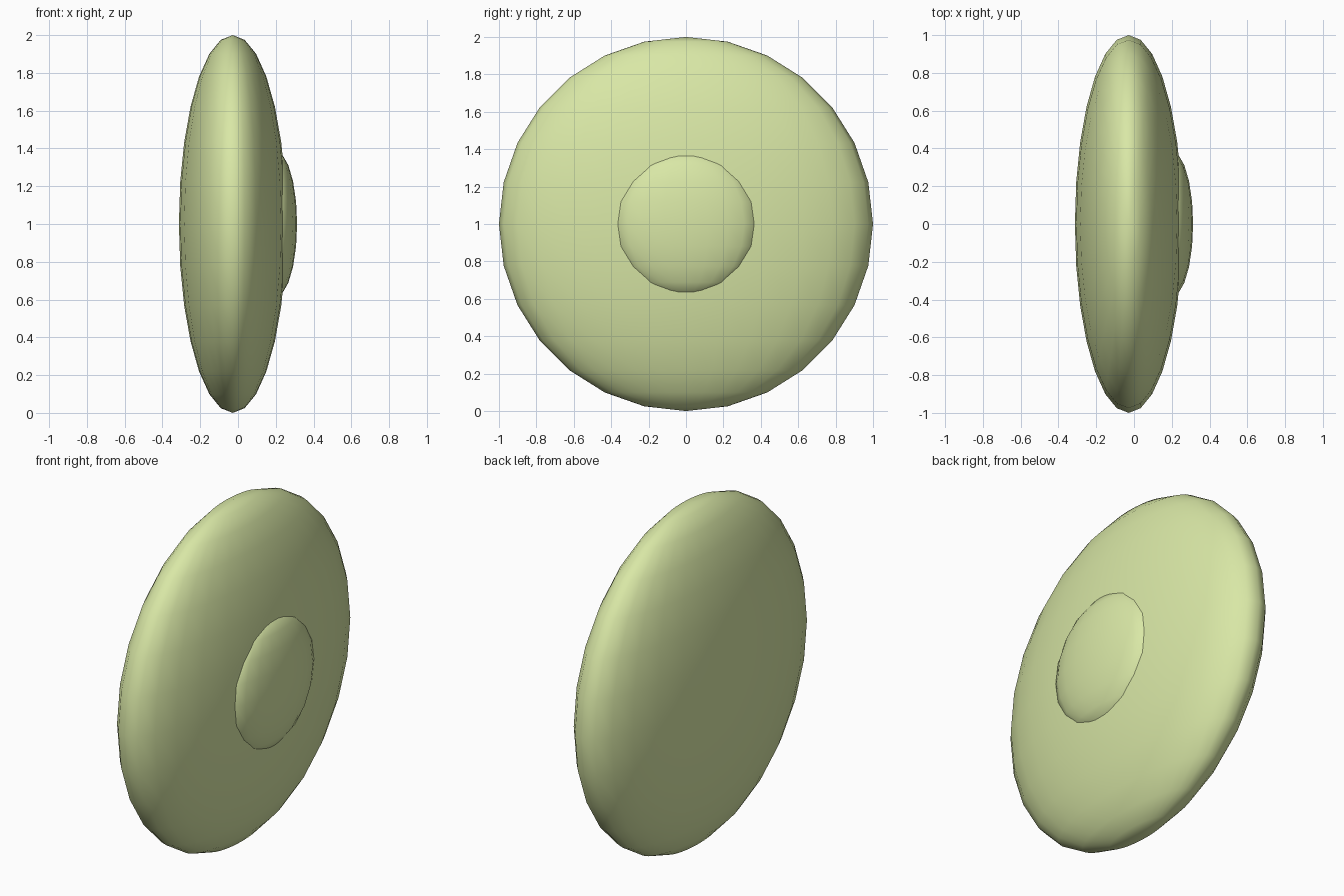
import bpy

if "Cube" in bpy.data.objects:
    bpy.data.objects.remove(bpy.data.objects["Cube"])


def ellipsoid(name, segments, rings, centre, radii, mat):
    bpy.ops.mesh.primitive_uv_sphere_add(segments=segments, ring_count=rings, radius=1, location=centre)
    ob = bpy.context.object
    ob.name = name
    ob.scale = radii
    bpy.ops.object.transform_apply(location=False, rotation=False, scale=True)
    bpy.ops.object.shade_smooth()
    ob.data.materials.append(mat)
    return ob


green = bpy.data.materials.new("pale_green")
green.diffuse_color = (0.69, 0.80, 0.38, 1)
green.use_nodes = True
green.node_tree.nodes["Principled BSDF"].inputs["Base Color"].default_value = green.diffuse_color

# Flattened main disc
ellipsoid("disc", 28, 14, (-0.028, 0, 1), (0.285, 1, 1), green)
# Low round boss on the +x face
ellipsoid("boss", 20, 10, (0.2, 0, 1), (0.113, 0.385, 0.385), green)
